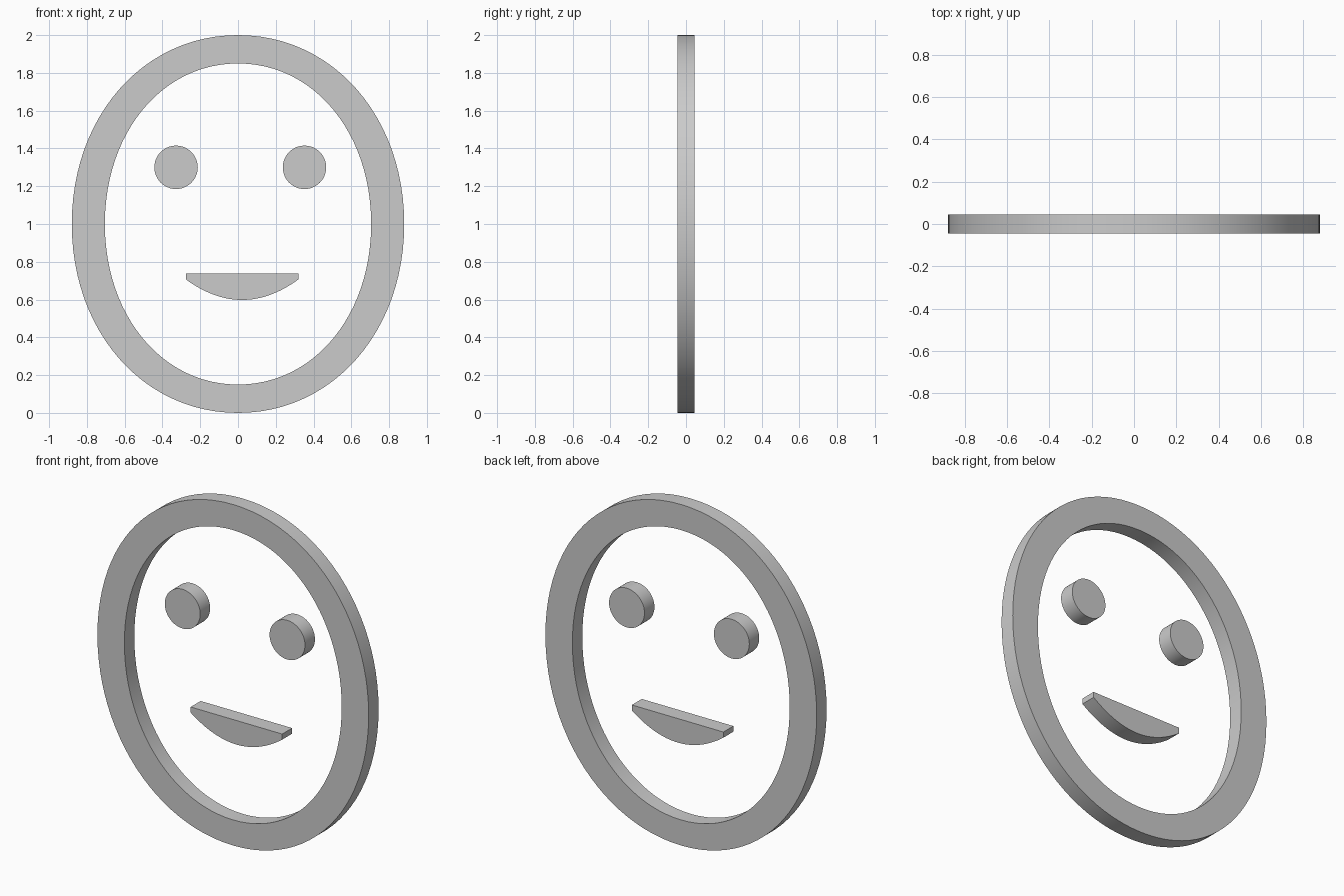
import bpy, bmesh, math

if "Cube" in bpy.data.objects:
    bpy.data.objects.remove(bpy.data.objects["Cube"])

HALF = 0.046  # half thickness of every part


def finish(bm, name):
    bmesh.ops.recalc_face_normals(bm, faces=bm.faces[:])
    mesh = bpy.data.meshes.new(name)
    bm.to_mesh(mesh)
    bm.free()
    obj = bpy.data.objects.new(name, mesh)
    bpy.context.collection.objects.link(obj)
    bpy.ops.object.select_all(action='DESELECT')
    obj.select_set(True)
    bpy.context.view_layer.objects.active = obj
    bpy.ops.object.shade_smooth_by_angle(angle=math.radians(25))
    return obj


def plate(name, points):
    """Solid slab from an (x, z) outline."""
    bm = bmesh.new()
    front = [bm.verts.new((x, -HALF, z)) for x, z in points]
    back = [bm.verts.new((x, HALF, z)) for x, z in points]
    bm.faces.new(front)
    bm.faces.new(back[::-1])
    n = len(points)
    for i in range(n):
        j = (i + 1) % n
        bm.faces.new((front[i], back[i], back[j], front[j]))
    return finish(bm, name)


def oval(a, b, k=0.57, steps=24):
    """Closed oval of four Bezier quarters, slightly fuller than an ellipse."""
    quarter = []
    for i in range(steps):
        t = i / steps
        u = 1 - t
        w0, w1, w2, w3 = u**3, 3*u*u*t, 3*u*t*t, t**3
        quarter.append((a * (w0 + w1 + k * w2), b * (k * w1 + w2 + w3)))
    top = quarter + [(0, b)] + [(-x, z) for x, z in quarter[:0:-1]]
    return top + [(-x, -z) for x, z in top]


# Face outline ring
bm = bmesh.new()
loops = []
for a, b, y in ((0.88, 1.0, -HALF), (0.88, 1.0, HALF),
                (0.705, 0.85, HALF), (0.705, 0.85, -HALF)):
    loops.append([bm.verts.new((x, y, 1 + z)) for x, z in oval(a, b)])
n = len(loops[0])
for k in range(4):
    p, q = loops[k], loops[(k + 1) % 4]
    for i in range(n):
        j = (i + 1) % n
        bm.faces.new((p[i], p[j], q[j], q[i]))
finish(bm, "face_ring")

# Eyes
for name, cx in (("left_eye", -0.328), ("right_eye", 0.352)):
    plate(name, [(cx + 0.115 * math.cos(math.tau * i / 48),
                  1.3 + 0.115 * math.sin(math.tau * i / 48)) for i in range(48)])

# Mouth: flat top, short ends, curved lower lip
lip = []
for i in range(33):
    s = -1 + i / 16
    lip.append((0.022 + 0.297 * s, 0.598 + 0.108 * s * s))
plate("mouth", lip + [(0.319, 0.739), (-0.275, 0.739)])
